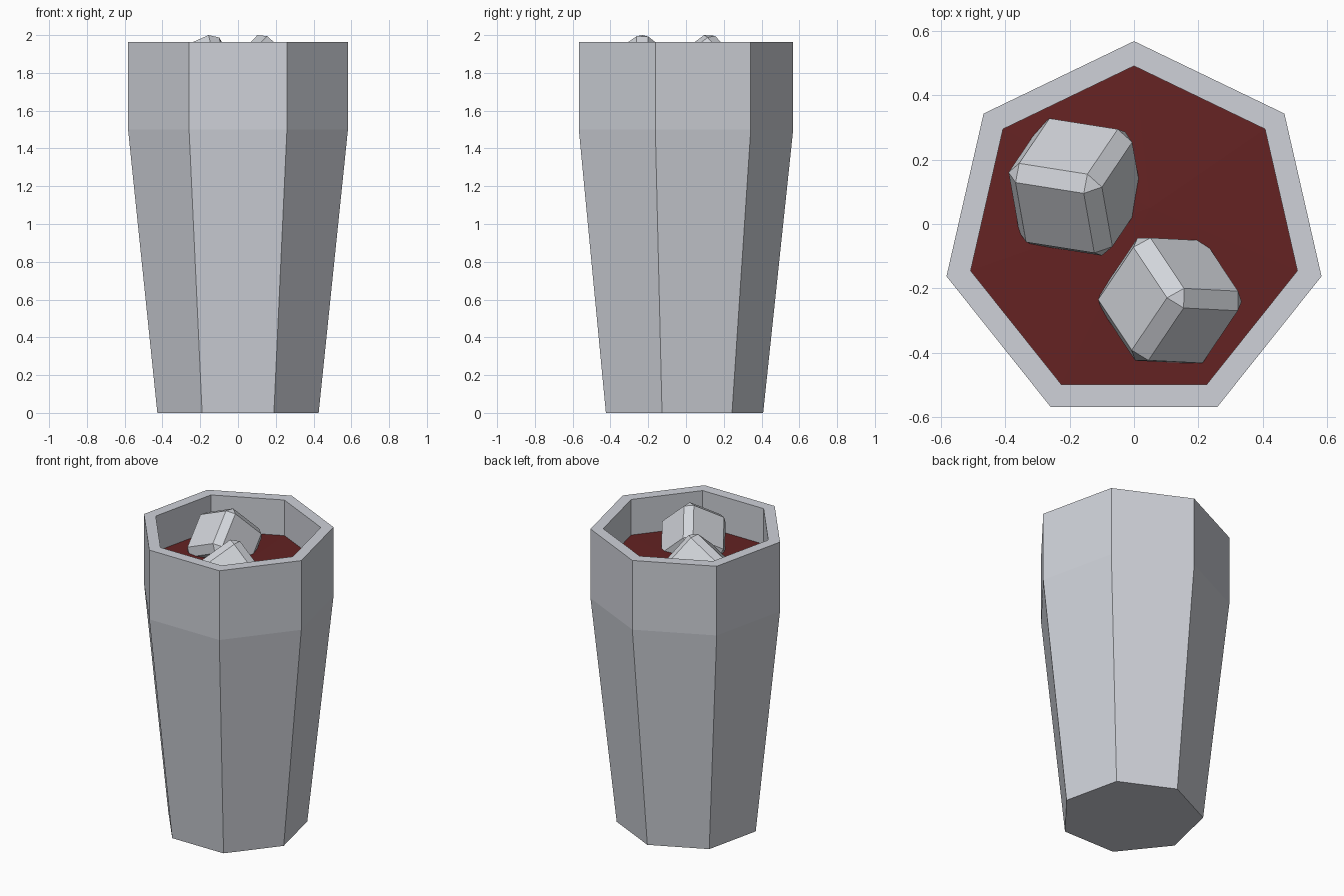
import bpy, bmesh, math
from mathutils import Matrix, Vector

if "Cube" in bpy.data.objects:
    bpy.data.objects.remove(bpy.data.objects["Cube"])

SIDES = 7
CY = -0.0295  # centres the heptagon's bounds on y = 0


def material(name, rgb):
    m = bpy.data.materials.new(name)
    m.diffuse_color = (*rgb, 1.0)
    m.use_nodes = True
    m.node_tree.nodes["Principled BSDF"].inputs["Base Color"].default_value = m.diffuse_color
    return m


def finish(name, bm, mat):
    bmesh.ops.recalc_face_normals(bm, faces=bm.faces[:])
    mesh = bpy.data.meshes.new(name)
    bm.to_mesh(mesh)
    bm.free()
    mesh.materials.append(mat)
    ob = bpy.data.objects.new(name, mesh)
    bpy.context.collection.objects.link(ob)
    return ob


def lathe(name, profile, mat, dome=None):
    """Seven-sided solid from (radius, z) rings; both ends are closed."""
    bm = bmesh.new()
    rings = []
    for r, z in profile:
        rings.append([bm.verts.new((r * math.cos(a), CY + r * math.sin(a), z))
                      for a in (math.pi / 2 + 2 * math.pi * i / SIDES for i in range(SIDES))])
    for lo, hi in zip(rings, rings[1:]):
        for i in range(SIDES):
            j = (i + 1) % SIDES
            bm.faces.new((lo[i], lo[j], hi[j], hi[i]))
    bm.faces.new(rings[0])
    if dome is None:
        bm.faces.new(rings[-1])
    else:  # gently raised centre
        c = bm.verts.new(dome)
        for i in range(SIDES):
            bm.faces.new((rings[-1][i], rings[-1][(i + 1) % SIDES], c))
    return finish(name, bm, mat)


def ice(name, corner, axes, size, mat, bevel=0.043):
    """Bevelled cube whose top corner and three descending edges are given."""
    a = Vector(axes[0]).normalized()
    b = Vector(axes[1])
    b = (b - a * a.dot(b)).normalized()
    c = a.cross(b)
    if c.dot(Vector(axes[2])) < 0:
        c = -c
    bm = bmesh.new()
    bmesh.ops.create_cube(bm, size=size)
    bmesh.ops.bevel(bm, geom=bm.edges[:], offset=bevel, segments=1,
                    profile=0.5, affect='EDGES')
    centre = Vector(corner) + (a + b + c) * size / 2
    rot = Matrix((a, b, c)).transposed()
    for v in bm.verts:
        v.co = centre + rot @ v.co
    return finish(name, bm, mat)


glass_mat = material("pale grey glass", (0.62, 0.64, 0.69))
ice_mat = material("pale grey ice", (0.64, 0.66, 0.70))
drink_mat = material("dark red drink", (0.13, 0.0165, 0.0165))

# Tumbler: outer wall, rim, inner wall and floor
lathe("glass", [(0.438, 0), (0.597, 1.5), (0.597, 1.963),
                (0.52, 1.963), (0.52, 1.5), (0.37, 0.08)], glass_mat)

# Drink filling the tumbler
lathe("drink", [(0.375, 0.07), (0.525, 1.5), (0.525, 1.725)], drink_mat,
      dome=(0.05, 0.05, 1.745))

# Two tilted ice cubes
ice("ice_left", (-0.123, 0.123, 2.043),
    [(-0.905, 0.143, -0.401), (0.402, 0.596, -0.695), (0.139, -0.79, -0.597)],
    0.32, ice_mat)
ice("ice_right", (0.143, -0.228, 2.045),
    [(-0.461, 0.694, -0.553), (0.744, -0.039, -0.667), (-0.485, -0.719, -0.499)],
    0.312, ice_mat)
